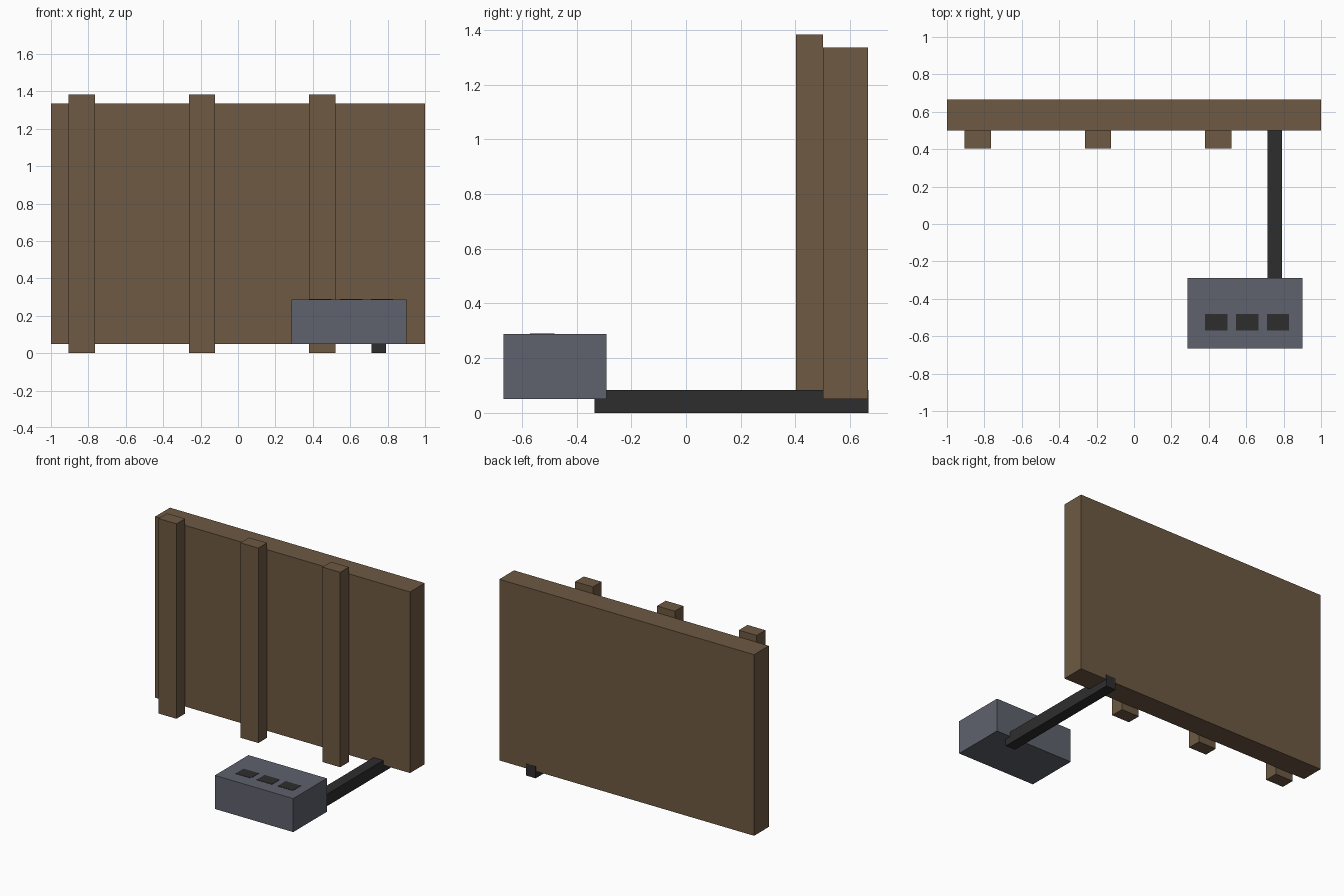
import bpy

if "Cube" in bpy.data.objects:
    bpy.data.objects.remove(bpy.data.objects["Cube"])


def material(name, rgb):
    m = bpy.data.materials.new(name)
    m.diffuse_color = (*rgb, 1.0)
    m.use_nodes = True
    m.node_tree.nodes["Principled BSDF"].inputs["Base Color"].default_value = m.diffuse_color
    return m


BROWN = material("brown wood", (0.155, 0.100, 0.055))
GREY = material("blue grey metal", (0.116, 0.122, 0.153))
DARK = material("dark grey", (0.027, 0.027, 0.027))


def box(name, mat, x, y, z):
    """Axis-aligned box from (min, max) ranges."""
    bpy.ops.mesh.primitive_cube_add(size=1)
    ob = bpy.context.object
    ob.name = name
    spans = (x, y, z)
    for v in ob.data.vertices:
        v.co = [lo if c < 0 else hi for c, (lo, hi) in zip(v.co, spans)]
    ob.data.materials.append(mat)
    return ob


# Wall panel
box("wall_panel", BROWN, (-1, 1), (0.5, 0.665), (0.05, 1.335))

# Upright posts on the front of the panel
for i in range(3):
    x = -0.905 + 0.6425 * i
    box(f"post_{i + 1}", BROWN, (x, x + 0.14), (0.403, 0.5), (0, 1.383))

# Floor bar joining the panel and the control box
box("floor_bar", DARK, (0.713, 0.79), (-0.335, 0.6665), (0, 0.084))

# Control box
box("control_box", GREY, (0.285, 0.9), (-0.6665, -0.29), (0.05, 0.288))

# Thin dark buttons on the box top
for i in range(3):
    x = 0.38 + 0.165 * i
    box(f"button_{i + 1}", DARK, (x, x + 0.12), (-0.57, -0.48), (0.285, 0.29))
